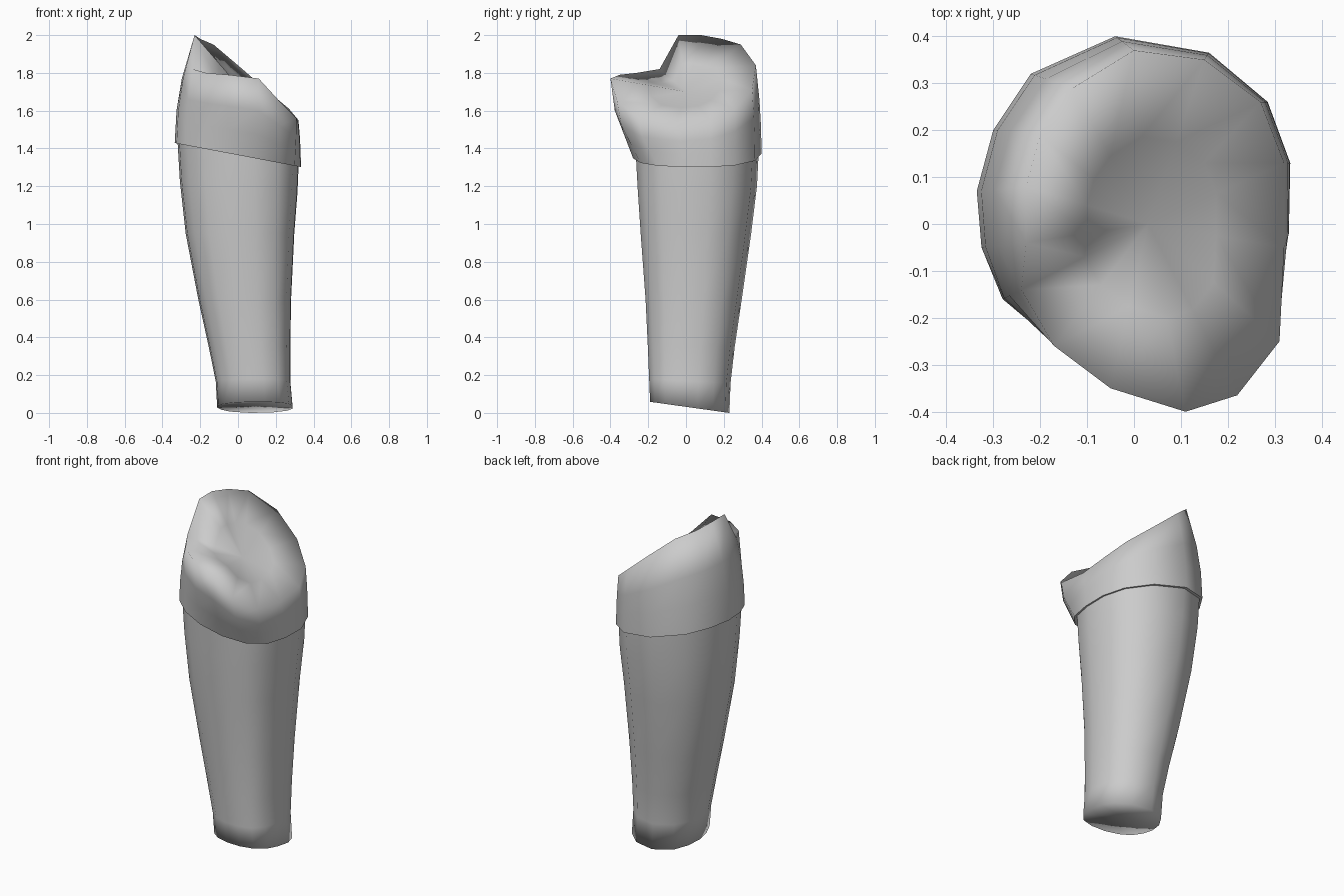
import bpy
import bmesh
from mathutils import Vector

cube = bpy.data.objects.get("Cube")
if cube:
    bpy.data.objects.remove(cube, do_unlink=True)

# One plain grey for everything
grey = bpy.data.materials.new("light_grey")
grey.use_nodes = True
colour = (0.6, 0.6, 0.6, 1.0)
grey.diffuse_color = colour
grey.node_tree.nodes["Principled BSDF"].inputs["Base Color"].default_value = colour

# Cross-section shared by the sleeve and the lower edge of the cuff
OUTLINE = [(.333, .13), (.285, .26), (.16, .365), (-.04, .4), (-.22, .32),
           (-.3, .2), (-.335, .07), (-.325, -.05), (-.28, -.16), (-.19, -.23),
           (-.06, -.275), (.09, -.28), (.22, -.24), (.3, -.15), (.33, -.02)]

# Slanted upper rim of the cuff, in the same order
RIM = [(.32, .13, 1.55), (.27, .26, 1.61), (.15, .35, 1.71), (0, .37, 1.84),
       (-.13, .29, 1.95), (-.2, .19, 1.98), (-.23, .08, 2), (-.23, -.04, 2),
       (-.24, -.14, 1.82), (-.17, -.26, 1.8), (-.05, -.35, 1.79),
       (.11, -.4, 1.77), (.22, -.365, 1.65), (.31, -.25, 1.56), (.32, -.05, 1.53)]


def loft(name, rings, start=None, end=None, sharp=()):
    """Skin a stack of rings; start and end are optional cap centres."""
    bm = bmesh.new()
    rows = [[bm.verts.new(p) for p in ring] for ring in rings]
    n = len(rows[0])
    for low, high in zip(rows, rows[1:]):
        for i in range(n):
            j = (i + 1) % n
            bm.faces.new((low[i], low[j], high[j], high[i]))
    for centre, row in ((start, rows[0]), (end, rows[-1])):
        if centre:
            tip = bm.verts.new(centre)
            for i in range(n):
                bm.faces.new((row[i], row[(i + 1) % n], tip))
    bmesh.ops.recalc_face_normals(bm, faces=bm.faces)
    for face in bm.faces:
        face.smooth = True
    for k in sharp:
        for i in range(n):
            bm.edges.get((rows[k][i], rows[k][(i + 1) % n])).smooth = False
    mesh = bpy.data.meshes.new(name)
    bm.to_mesh(mesh)
    bm.free()
    mesh.materials.append(grey)
    obj = bpy.data.objects.new(name, mesh)
    bpy.context.collection.objects.link(obj)
    return obj


def section(z, x0, x1, y0, y1, tilt_x=0.0, tilt_y=0.0):
    """The outline fitted to a box, with a sloped height."""
    ring = []
    for px, py in OUTLINE:
        x = x0 + (px + .335) / .668 * (x1 - x0)
        y = y0 + (py + .28) / .68 * (y1 - y0)
        ring.append(Vector((x, y, z + tilt_x * x + tilt_y * y)))
    return ring


# Tapered sleeve with a closed, slightly sloped foot
sleeve = [
    section(.032, -.11, .29, -.19, .23, tilt_y=-.14),
    section(.17, -.118, .277, -.195, .236, tilt_y=-.05),
    section(.35, -.155, .277, -.202, .258),
    section(.6, -.21, .281, -.214, .295),
    section(.95, -.277, .298, -.24, .345),
    section(1.2, -.308, .315, -.256, .376, tilt_x=-.1),
    section(1.375, -.32, .321, -.265, .385, tilt_x=-.19),
]
loft("sleeve", sleeve, start=(.09, .02, .04))

# Cuff: ledge, swelling wall, flared front lip and a sunken slanted top
ledge = section(1.365, -.315, .313, -.26, .38, tilt_x=-.19)
hem = section(1.365, -.335, .333, -.28, .4, tilt_x=-.19)
rim = [Vector(p) for p in RIM]


def wall(height):
    ring = []
    for low, high in zip(hem, rim):
        lean = height * (1.35 if high.y < -.2 else height)
        p = low.lerp(high, lean)
        p.z = low.z + (high.z - low.z) * height
        ring.append(p)
    return ring


hollow = Vector((.03, 0, 1.7))
dip = [p.lerp(hollow, .5) for p in rim]
loft("cuff", [ledge, hem, wall(.3), wall(.6), rim, dip], end=hollow, sharp=[1])
